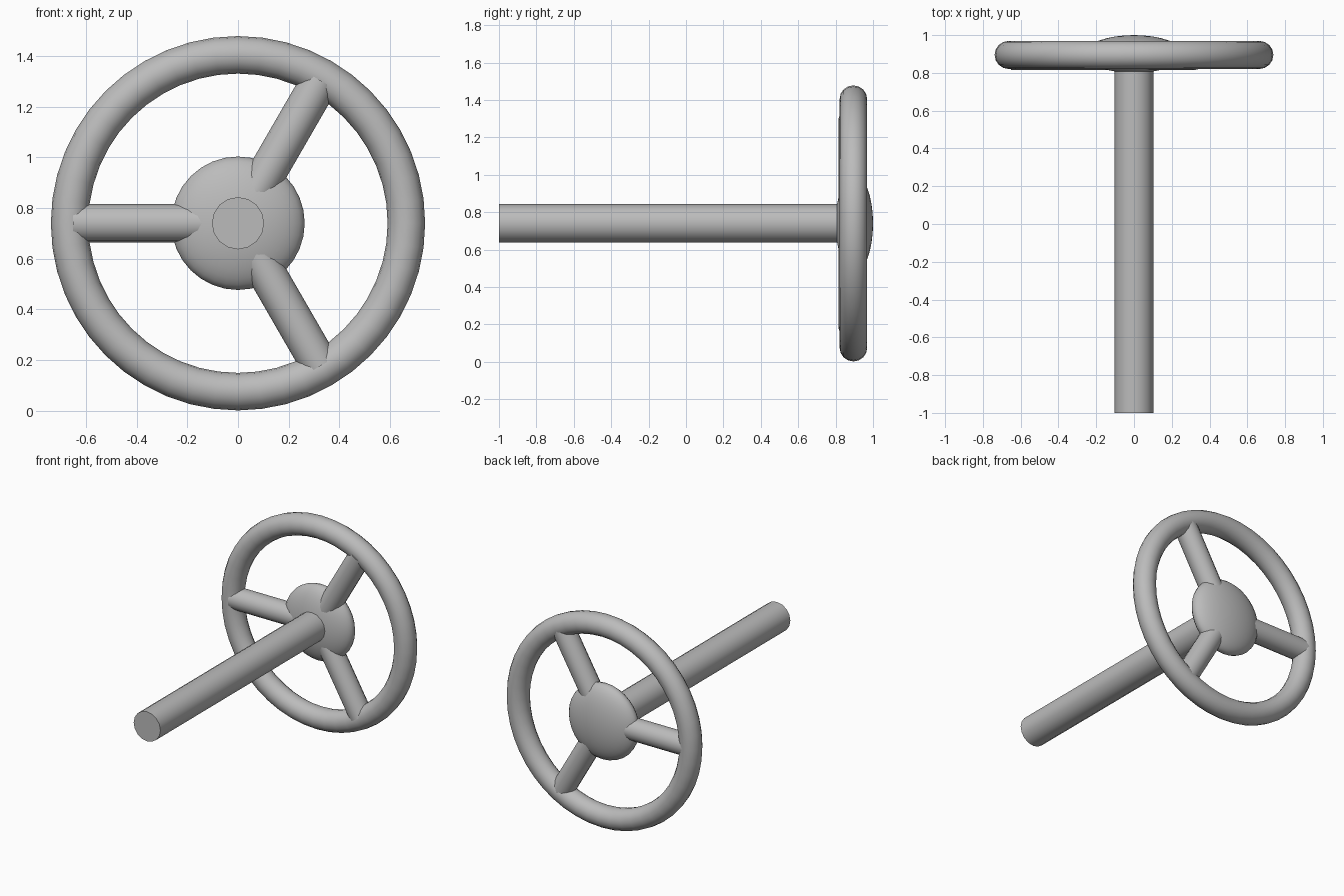
import bpy
import math
from mathutils import Vector

cube = bpy.data.objects.get("Cube")
if cube:
    bpy.data.objects.remove(cube, do_unlink=True)

CENTRE = Vector((0, 0.895, 0.74))
RIM_RADIUS = 0.664
TUBE = 0.074

grey = bpy.data.materials.new("plain_grey")
grey.use_nodes = True
colour = (0.5, 0.5, 0.5, 1)
grey.diffuse_color = colour
grey.node_tree.nodes["Principled BSDF"].inputs["Base Color"].default_value = colour


def finish(name):
    obj = bpy.context.object
    obj.name = name
    obj.data.materials.append(grey)
    bpy.ops.object.shade_smooth_by_angle(angle=math.radians(40))
    return obj


def rod(name, start, end, radius, sides):
    axis = end - start
    bpy.ops.mesh.primitive_cylinder_add(
        vertices=sides, radius=radius, depth=axis.length,
        location=(start + end) / 2,
        rotation=axis.to_track_quat('Z', 'Y').to_euler())
    return finish(name)


# Round rim
bpy.ops.mesh.primitive_torus_add(
    major_radius=RIM_RADIUS, minor_radius=TUBE,
    major_segments=48, minor_segments=16,
    location=CENTRE, rotation=(math.pi / 2, 0, 0))
finish("rim")

# Flattened dome hub
bpy.ops.mesh.primitive_uv_sphere_add(
    segments=32, ring_count=16, radius=1,
    location=(0, 0.9, CENTRE.z), rotation=(math.pi / 2, 0, 0))
bpy.context.object.scale = (0.263, 0.263, 0.1)
finish("hub")

# Three spokes, from inside the hub to the middle of the rim
for name, degrees in (("upper_spoke", 60), ("side_spoke", 180), ("lower_spoke", 300)):
    angle = math.radians(degrees)
    out = Vector((math.cos(angle), 0, math.sin(angle)))
    middle = CENTRE - Vector((0, 0.004, 0))
    rod(name, middle + out * 0.1, middle + out * 0.65, 0.075, 16)

# Long steering shaft
rod("shaft", Vector((0, -1, CENTRE.z)), Vector((0, 0.88, CENTRE.z)), 0.103, 16)
